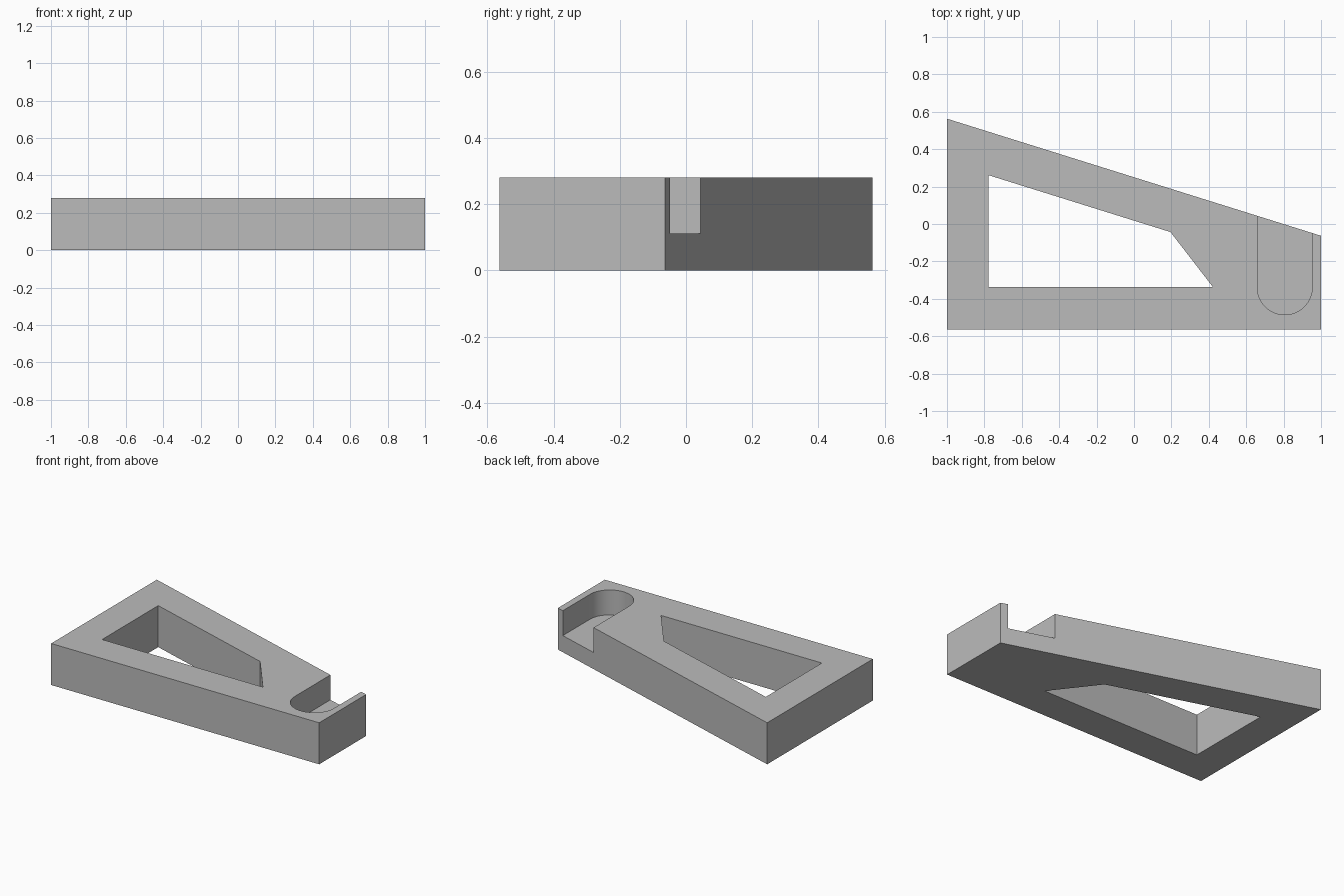
import bpy, bmesh
from math import cos, sin, pi, radians

cube = bpy.data.objects.get("Cube")
if cube:
    bpy.data.objects.remove(cube, do_unlink=True)

HEIGHT = 0.28
SLOT_FLOOR = 0.112

grey = bpy.data.materials.new("plain_grey")
grey.use_nodes = True
colour = (0.5, 0.5, 0.5, 1)
grey.diffuse_color = colour
grey.node_tree.nodes["Principled BSDF"].inputs["Base Color"].default_value = colour


def prism(name, outline, bottom, top):
    """Extrude a counter-clockwise outline straight up."""
    bm = bmesh.new()
    base = bm.faces.new([bm.verts.new((x, y, bottom)) for x, y in outline])
    lifted = bmesh.ops.extrude_face_region(bm, geom=[base], use_keep_orig=True)["geom"]
    bmesh.ops.translate(bm, vec=(0, 0, top - bottom),
                        verts=[v for v in lifted if isinstance(v, bmesh.types.BMVert)])
    bmesh.ops.recalc_face_normals(bm, faces=bm.faces)
    mesh = bpy.data.meshes.new(name)
    bm.to_mesh(mesh)
    bm.free()
    mesh.materials.append(grey)
    obj = bpy.data.objects.new(name, mesh)
    bpy.context.collection.objects.link(obj)
    return obj


def cut(target, cutter):
    """Subtract the cutter, then discard it."""
    cutter.hide_render = True
    mod = target.modifiers.new("cut", "BOOLEAN")
    mod.operation = "DIFFERENCE"
    mod.solver = "EXACT"
    mod.object = cutter
    bpy.ops.object.modifier_apply(modifier=mod.name)
    bpy.data.objects.remove(cutter, do_unlink=True)


# Tapered wedge body
body = prism("wedge_body", [(-1, -0.563), (1, -0.563), (1, -0.063), (-1, 0.563)], 0, HEIGHT)
bpy.context.view_layer.objects.active = body
body.select_set(True)

# Four-sided window right through the body
window = [(-0.778, -0.337), (0.422, -0.337), (0.195, -0.043), (-0.778, 0.261)]
cut(body, prism("window_cutter", window, -0.1, HEIGHT + 0.1))

# Round-ended slot, open at the sloping back and at the top
cx, cy, radius, steps = 0.806, -0.338, 0.147, 32
arc = [(cx + radius * cos(pi + pi * i / steps), cy + radius * sin(pi + pi * i / steps))
       for i in range(steps + 1)]
slot = arc + [(cx + radius, 0.3), (cx - radius, 0.3)]
cut(body, prism("slot_cutter", slot, SLOT_FLOOR, HEIGHT + 0.1))

# Smooth only the rounded slot wall
bpy.ops.object.shade_smooth_by_angle(angle=radians(30))
